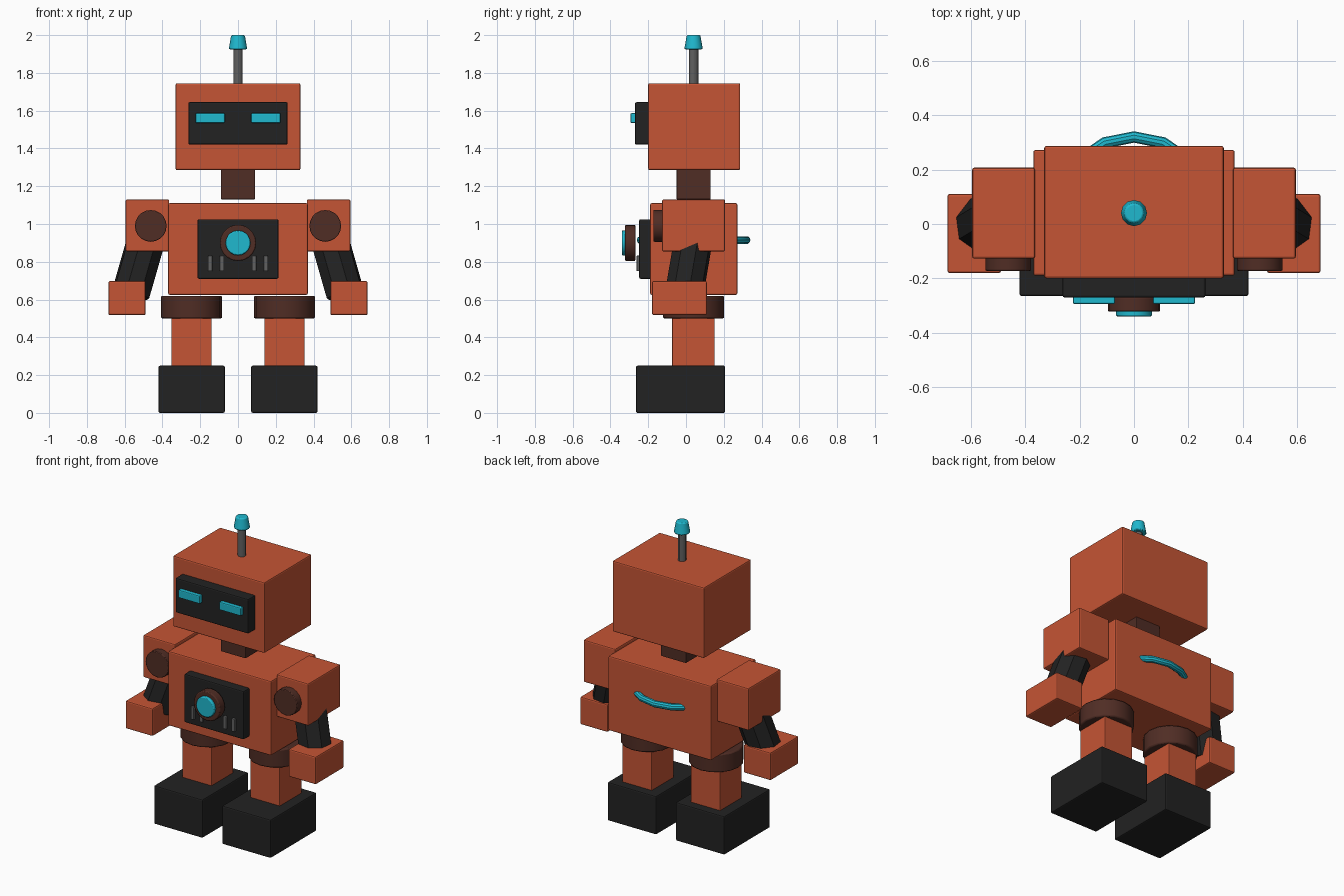
import bpy
import math
from mathutils import Vector

cube = bpy.data.objects.get("Cube")
if cube:
    bpy.data.objects.remove(cube, do_unlink=True)


def material(name, r, g, b):
    mat = bpy.data.materials.new(name)
    mat.use_nodes = True
    mat.diffuse_color = (r, g, b, 1)
    bsdf = mat.node_tree.nodes["Principled BSDF"]
    bsdf.inputs["Base Color"].default_value = (r, g, b, 1)
    bsdf.inputs["Roughness"].default_value = 0.6
    return mat


ORANGE = material("burnt orange", 0.56, 0.09, 0.035)
BLACK = material("charcoal", 0.016, 0.016, 0.016)
BROWN = material("dark brown", 0.08, 0.026, 0.018)
TEAL = material("bright teal", 0.014, 0.48, 0.62)
GREY = material("steel grey", 0.12, 0.12, 0.12)


def finish(name, mat, bevel=0.0, smooth=False):
    obj = bpy.context.object
    obj.name = name
    obj.data.materials.append(mat)
    if smooth:
        bpy.ops.object.shade_smooth_by_angle(angle=math.radians(30))
    if bevel:
        mod = obj.modifiers.new("Soft edges", "BEVEL")
        mod.width = bevel
        mod.segments = 2
        mod.limit_method = "ANGLE"
        mod.angle_limit = math.radians(60)
    return obj


def box(name, mat, xs, ys, zs, bevel=0.008):
    """Box given by its extent along each axis."""
    spans = (xs, ys, zs)
    bpy.ops.mesh.primitive_cube_add(size=1, location=[(a + b) / 2 for a, b in spans])
    obj = bpy.context.object
    size = [b - a for a, b in spans]
    for v in obj.data.vertices:
        v.co = [c * s for c, s in zip(v.co, size)]
    return finish(name, mat, bevel)


def rod(name, mat, start, end, r1, r2=None, sides=20, bevel=0.0, smooth=True):
    """Cylinder or cone running between two points."""
    start, end = Vector(start), Vector(end)
    axis = end - start
    bpy.ops.mesh.primitive_cone_add(
        vertices=sides, radius1=r1, radius2=r1 if r2 is None else r2,
        depth=axis.length, location=(start + end) / 2,
        rotation=axis.to_track_quat("Z", "Y").to_euler())
    return finish(name, mat, bevel, smooth)


MID = 0.04  # depth of the body's centre line

# Head, face plate and antenna
box("head", ORANGE, (-0.33, 0.33), (-0.2, 0.287), (1.285, 1.745))
box("face_plate", BLACK, (-0.263, 0.263), (-0.27, -0.19), (1.42, 1.645))
rod("antenna_rod", GREY, (0, MID, 1.74), (0, MID, 1.93), 0.025, sides=12)
rod("antenna_tip", TEAL, (0, MID, 1.925), (0, MID, 2.0), 0.049, 0.036, sides=12, bevel=0.006)

# Neck and torso
box("neck", BROWN, (-0.09, 0.09), (-0.05, 0.13), (1.13, 1.29), 0.004)
box("torso", ORANGE, (-0.37, 0.37), (-0.19, 0.272), (0.625, 1.11))
box("chest_panel", BLACK, (-0.215, 0.215), (-0.248, -0.18), (0.71, 1.025))

# Ring through the torso, showing at the back
bpy.ops.mesh.primitive_torus_add(
    major_radius=0.28, minor_radius=0.021, major_segments=16, minor_segments=10,
    location=(0, MID, 0.915), rotation=(0, 0, math.pi / 2))
finish("waist_ring", TEAL, smooth=True)

# Chest dial
rod("dial_base", BROWN, (0, -0.268, 0.9), (0, -0.322, 0.9), 0.096, bevel=0.006)
rod("dial_light", TEAL, (0, -0.31, 0.9), (0, -0.34, 0.9), 0.066, bevel=0.006)

for side, s in (("left", 1), ("right", -1)):
    def across(a, b):
        return tuple(sorted((a * s, b * s)))

    # Eye and vents
    box(side + "_eye", TEAL, across(0.07, 0.225), (-0.294, -0.26), (1.535, 1.587), 0.006)
    for place, x in (("inner", 0.085), ("outer", 0.147)):
        box(f"{side}_{place}_vent", GREY, across(x - 0.012, x + 0.012),
            (-0.262, -0.24), (0.75, 0.833), 0.005)

    # Shoulder and its disc
    box(side + "_shoulder", ORANGE, across(0.364, 0.595), (-0.127, 0.207), (0.855, 1.13))
    rod(side + "_shoulder_disc", BROWN, (0.462 * s, -0.12, 0.99),
        (0.462 * s, -0.172, 0.99), 0.084, bevel=0.004)

    # Arm and hand
    rod(side + "_arm", BLACK, (0.485 * s, MID, 0.92), (0.568 * s, -0.01, 0.63),
        0.104, sides=8, smooth=False)
    box(side + "_hand", ORANGE, across(0.489, 0.686), (-0.18, 0.11), (0.518, 0.698))

    # Hip, leg and foot
    rod(side + "_hip", BROWN, (0.246 * s, MID, 0.5), (0.246 * s, MID, 0.62),
        0.162, sides=16, bevel=0.008)
    box(side + "_leg", ORANGE, across(0.14, 0.352), (-0.073, 0.152), (0.24, 0.51), 0.004)
    box(side + "_foot", BLACK, across(0.07, 0.421), (-0.265, 0.207), (0.0, 0.25))
